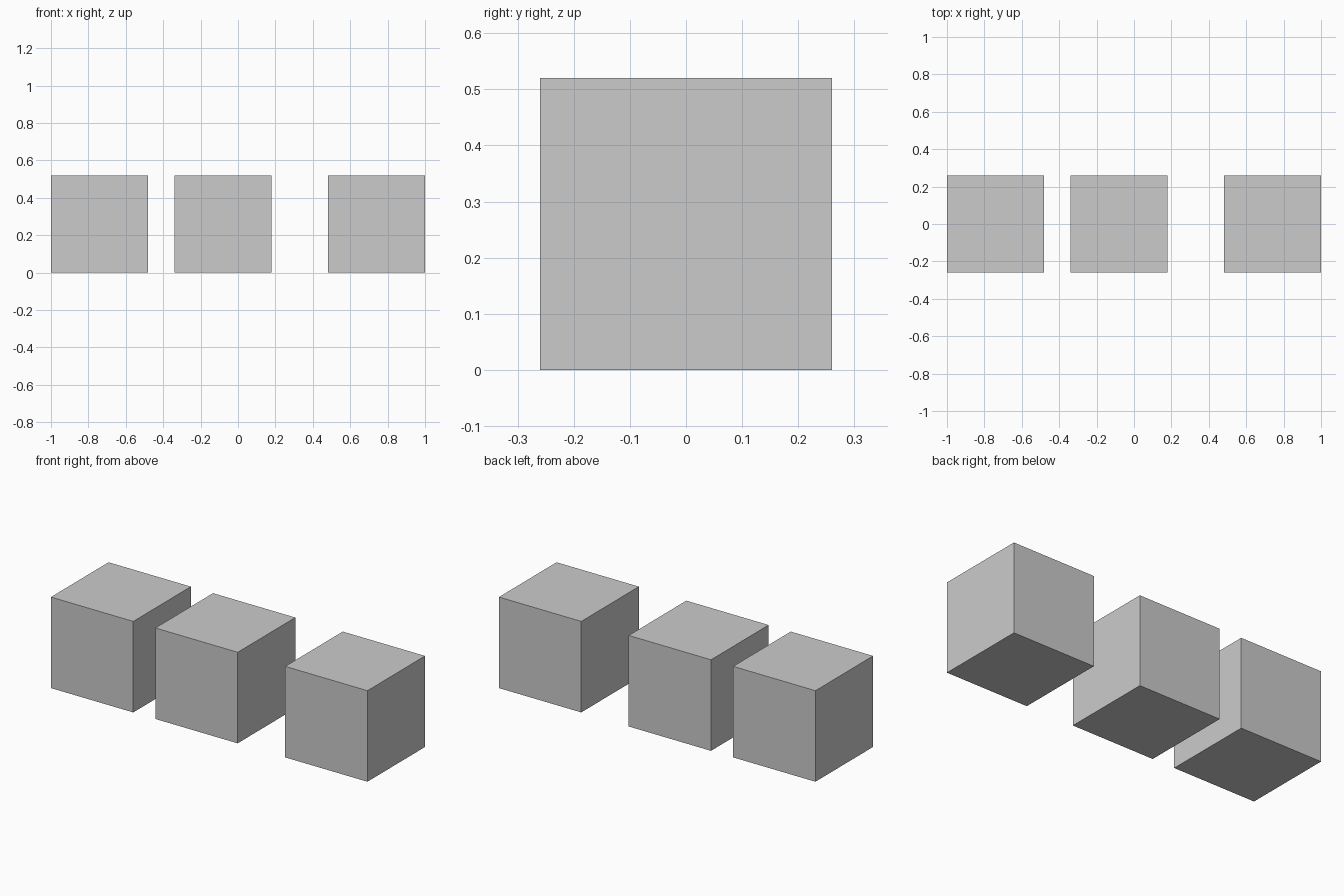
import bpy

if "Cube" in bpy.data.objects:
    bpy.data.objects.remove(bpy.data.objects["Cube"])

SIDE = 0.52

# Three equal cubes in a row, resting on the floor
for name, x in (("left_cube", -0.74), ("middle_cube", -0.08), ("right_cube", 0.74)):
    bpy.ops.mesh.primitive_cube_add(size=SIDE, location=(x, 0, SIDE / 2))
    bpy.context.object.name = name
